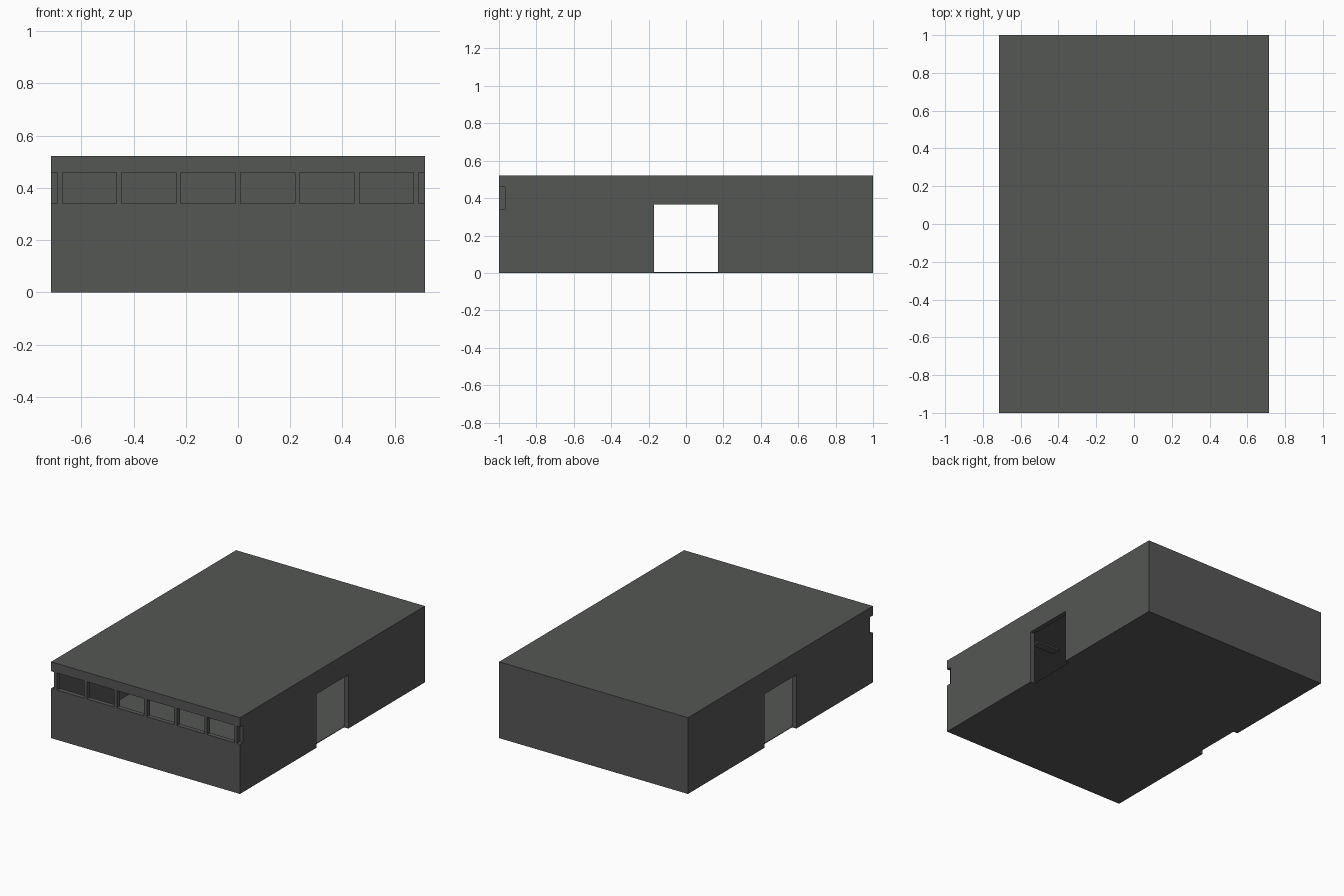
import bpy, bmesh

if "Cube" in bpy.data.objects:
    bpy.data.objects.remove(bpy.data.objects["Cube"])

W, L, H, T = 0.715, 1.0, 0.522, 0.032     # half width, half length, height, wall thickness
DOOR_W, DOOR_H = 0.172, 0.367             # half width and height of the side doors
SILL, HEAD = 0.34, 0.458                  # window strip


def finish(name, bm):
    bmesh.ops.recalc_face_normals(bm, faces=bm.faces)
    mesh = bpy.data.meshes.new(name)
    bm.to_mesh(mesh)
    bm.free()
    ob = bpy.data.objects.new(name, mesh)
    bpy.context.collection.objects.link(ob)
    return ob


def box(name, x, y, z):
    bm = bmesh.new()
    bmesh.ops.create_cube(bm, size=1)
    for v in bm.verts:
        for i, (lo, hi) in enumerate((x, y, z)):
            v.co[i] = hi if v.co[i] > 0 else lo
    return finish(name, bm)


def side_wall(name, x0, x1):
    # wall outline with a doorway, extruded through the wall thickness
    e = L - T
    outline = [(-e, 0), (-DOOR_W, 0), (-DOOR_W, DOOR_H), (DOOR_W, DOOR_H),
               (DOOR_W, 0), (e, 0), (e, H), (-e, H)]
    bm = bmesh.new()
    face = bm.faces.new([bm.verts.new((x0, y, z)) for y, z in outline])
    ext = bmesh.ops.extrude_face_region(bm, geom=[face], use_keep_orig=True)
    moved = [g for g in ext["geom"] if isinstance(g, bmesh.types.BMVert)]
    bmesh.ops.translate(bm, verts=moved, vec=(x1 - x0, 0, 0))
    return finish(name, bm)


# Side walls with doorways
side_wall("right_wall", W - T, W)
side_wall("left_wall", -W, -W + T)

# Back wall, and front wall split by the window strip
box("back_wall", (-W, W), (L - T, L), (0, H))
front = (-L, -L + T)
box("front_sill_wall", (-W, W), front, (0, SILL))
box("front_header", (-W, W), front, (HEAD, H))

# Window posts; the outer ones leave the corners open
for i in range(7):
    x = -0.682 + i * 0.682 / 3
    box(f"window_post_{i + 1}", (x - 0.01, x + 0.01), front, (SILL, HEAD))

# Roof and thin floor fitted between the walls
inner_x, inner_y = (-W + T, W - T), (-L + T, L - T)
box("roof", inner_x, inner_y, (H - 0.03, H))
box("floor", inner_x, inner_y, (0, 0.004))

# Flat ceiling lamps
for i, (x, y) in enumerate([(sx * 0.38, sy * 0.42) for sx in (-1, 1) for sy in (-1, 1)]):
    box(f"ceiling_lamp_{i + 1}", (x - 0.085, x + 0.085), (y - 0.03, y + 0.03), (H - 0.04, H - 0.03))

# Dark grey finish on every part
mat = bpy.data.materials.new("dark_grey")
mat.diffuse_color = (0.09, 0.095, 0.09, 1)
mat.use_nodes = True
mat.node_tree.nodes["Principled BSDF"].inputs["Base Color"].default_value = mat.diffuse_color
for ob in bpy.context.collection.objects:
    ob.data.materials.append(mat)
